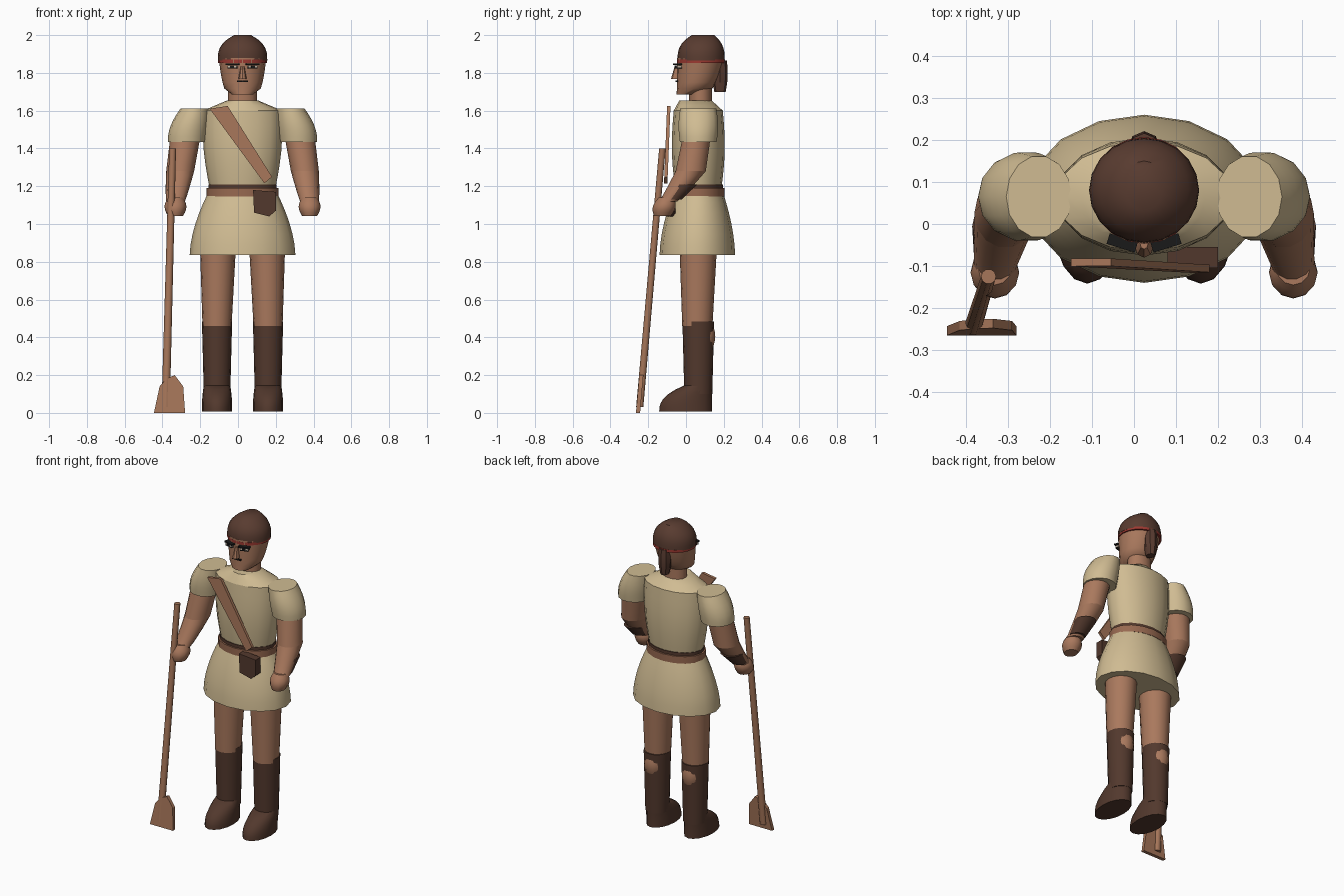
import bpy, bmesh, math
from mathutils import Matrix, Vector

default_cube = bpy.data.objects.get("Cube")
if default_cube:
    bpy.data.objects.remove(default_cube, do_unlink=True)

# Vertical axis through the middle of the body
BODY_AXIS = Vector((.024, .065, 0))


def material(name, red, green, blue):
    mat = bpy.data.materials.new(name)
    mat.use_nodes = True
    mat.diffuse_color = (red, green, blue, 1)
    shader = mat.node_tree.nodes["Principled BSDF"]
    shader.inputs["Base Color"].default_value = mat.diffuse_color
    return mat


CLOTH = material("cream cloth", .63, .5, .29)
SKIN = material("skin", .4, .19, .11)
WOOD = material("tan wood", .38, .18, .1)
LEATHER = material("belt leather", .31, .14, .08)
BOOT = material("dark boot leather", .085, .04, .026)
HAIR = material("dark brown hair", .1, .045, .03)
RED = material("red band", .33, .04, .03)
BLACK = material("near black", .01, .01, .01)
WHITE = material("eye white", .6, .5, .4)


def finish(name, bm, mat, smooth=False):
    bmesh.ops.recalc_face_normals(bm, faces=bm.faces)
    mesh = bpy.data.meshes.new(name)
    bm.to_mesh(mesh)
    bm.free()
    mesh.materials.append(mat)
    obj = bpy.data.objects.new(name, mesh)
    bpy.context.collection.objects.link(obj)
    if smooth:
        bpy.ops.object.select_all(action="DESELECT")
        obj.select_set(True)
        bpy.context.view_layer.objects.active = obj
        bpy.ops.object.shade_smooth_by_angle(angle=math.radians(40))


def taper(name, mat, base, top, base_size, top_size,
          curve=1, bulge=0, side=1, sides=16, steps=6):
    """Stack level ellipses from base to top, easing by curve and swelling midway."""
    base, top = Vector(base), Vector(top)
    base_size, top_size = Vector(base_size), Vector(top_size)
    bm = bmesh.new()
    loops = []
    for step in range(steps + 1):
        t = step / steps
        ease = t ** curve
        centre = base.lerp(top, ease)
        centre.z = base.z + (top.z - base.z) * t
        radius = base_size.lerp(top_size, ease)
        swell = bulge * math.sin(math.pi * t)
        loop = []
        for index in range(sides):
            angle = math.tau * index / sides
            x = centre.x + (radius.x + swell) * math.cos(angle)
            y = centre.y + (radius.y + swell) * math.sin(angle)
            loop.append(bm.verts.new(BODY_AXIS + Vector((side * x, y, centre.z))))
        loops.append(loop)
    for lower, upper in zip(loops, loops[1:]):
        for index in range(sides):
            after = (index + 1) % sides
            bm.faces.new((lower[index], lower[after], upper[after], upper[index]))
    bm.faces.new(loops[0])
    bm.faces.new(loops[-1])
    finish(name, bm, mat, smooth=True)


def plate(name, mat, outline, front, depth, slope=0):
    """Extrude an x-z outline backwards, with its front face leaning by slope."""
    bm = bmesh.new()
    face = bm.faces.new([bm.verts.new((x, front + slope * z, z)) for x, z in outline])
    extruded = bmesh.ops.extrude_face_region(bm, geom=[face])["geom"]
    moved = [item for item in extruded if isinstance(item, bmesh.types.BMVert)]
    bmesh.ops.translate(bm, vec=(0, depth, 0), verts=moved)
    finish(name, bm, mat)


def face_box(name, mat, centre, size, yaw=0):
    bm = bmesh.new()
    place = Matrix.Translation(BODY_AXIS + Vector(centre))
    turn = Matrix.Rotation(yaw, 4, "Z")
    bmesh.ops.create_cube(bm, size=1, matrix=place @ turn @ Matrix.Diagonal((*size, 1)))
    finish(name, bm, mat)


# Tunic, belt and waist band
taper("tunic_body", CLOTH, base=(0, 0, 1.17), top=(0, 0, 1.6),
      base_size=(.17, .12), top_size=(.21, .13), bulge=.015)
taper("tunic_yoke", CLOTH, base=(0, 0, 1.6), top=(0, -.015, 1.655),
      base_size=(.21, .13), top_size=(.08, .085), steps=2)
taper("tunic_skirt", CLOTH, base=(0, -.005, .835), top=(0, 0, 1.17),
      base_size=(.28, .2), top_size=(.18, .13), curve=1.7)
taper("belt", LEATHER, base=(0, 0, 1.145), top=(0, 0, 1.19),
      base_size=(.19, .14), top_size=(.19, .14), steps=1)
taper("waist_band", BOOT, base=(0, 0, 1.18), top=(0, 0, 1.21),
      base_size=(.18, .13), top_size=(.18, .13), steps=1)

# Head, hair and headband
taper("neck", SKIN, base=(0, .012, 1.62), top=(0, .012, 1.76),
      base_size=(.076, .06), top_size=(.076, .06), steps=1)
taper("head", SKIN, base=(0, -.065, 1.685), top=(0, .013, 1.88),
      base_size=(.055, .05), top_size=(.126, .125), curve=.3)
taper("headband", RED, base=(0, .015, 1.853), top=(0, .015, 1.87),
      base_size=(.13, .127), top_size=(.13, .127), steps=1, sides=20)
taper("hair_cap", HAIR, base=(0, .015, 1.865), top=(0, .025, 2),
      base_size=(.131, .125), top_size=(.045, .06), curve=3, sides=20)
taper("ponytail", HAIR, base=(0, .115, 1.7), top=(0, .115, 1.865),
      base_size=(.025, .03), top_size=(.036, .036), bulge=.008, sides=8)

# Face
taper("nose", SKIN, base=(0, -.12, 1.767), top=(0, -.11, 1.835),
      base_size=(.022, .025), top_size=(.01, .015), sides=8)
face_box("mouth", BLACK, centre=(0, -.11, 1.756), size=(.06, .02, .008))
for side, word in ((1, "left"), (-1, "right")):
    across = side * .052
    yaw = side * .3
    face_box(word + "_brow", BLACK, (across, -.11, 1.845), (.07, .026, .009), yaw)
    face_box(word + "_eye_white", WHITE, (across, -.107, 1.833), (.05, .024, .01), yaw)
    face_box(word + "_pupil", BLACK, (across, -.108, 1.833), (.02, .026, .01), yaw)
    face_box(word + "_lower_lid", BLACK, (across, -.107, 1.825), (.05, .026, .005), yaw)

# Limbs, mirrored about the body axis
for side, word in ((1, "left"), (-1, "right")):
    taper(word + "_sleeve", CLOTH, base=(.295, 0, 1.435), top=(.25, 0, 1.612),
          base_size=(.1, .1), top_size=(.078, .098), curve=1.5, bulge=.008, side=side, sides=14)
    taper(word + "_upper_arm", SKIN, base=(.33, -.04, 1.28), top=(.3, -.005, 1.48),
          base_size=(.074, .082), top_size=(.08, .075), side=side, sides=14)
    taper(word + "_forearm", SKIN, base=(.355, -.16, 1.12), top=(.33, -.04, 1.28),
          base_size=(.05, .05), top_size=(.074, .082), curve=.9, side=side, sides=14)
    taper(word + "_bracer", BOOT, base=(.355, -.137, 1.13), top=(.345, -.07, 1.21),
          base_size=(.05, .052), top_size=(.064, .066), side=side, sides=14)
    taper(word + "_hand", SKIN, base=(.355, -.19, 1.043), top=(.355, -.17, 1.14),
          base_size=(.04, .045), top_size=(.04, .04), bulge=.018, side=side, sides=12)
    taper(word + "_thigh", SKIN, base=(.135, -.005, .46), top=(.13, 0, .9),
          base_size=(.077, .08), top_size=(.096, .1), side=side)
    # The calf swells slightly through the back of the boot
    taper(word + "_calf", SKIN, base=(.135, .015, .34), top=(.135, .015, .47),
          base_size=(.05, .06), top_size=(.05, .06), bulge=.015, side=side)
    taper(word + "_boot", BOOT, base=(.135, 0, .1), top=(.135, 0, .485),
          base_size=(.07, .074), top_size=(.08, .084), side=side)
    taper(word + "_foot", BOOT, base=(.135, -.067, .008), top=(.135, 0, .145),
          base_size=(.08, .14), top_size=(.07, .075), curve=2.5, side=side)

# Shoulder strap and belt pouch
plate("shoulder_strap", WOOD, [(-.15, 1.61), (-.055, 1.625), (.18, 1.25), (.14, 1.215)],
      front=-.165, depth=.018, slope=.04)
plate("belt_pouch", BOOT, [(.08, 1.18), (.2, 1.17), (.2, 1.07), (.165, 1.04), (.085, 1.06)],
      front=-.105, depth=.05)

# Paddle held in the right hand
taper("paddle_shaft", WOOD, base=(-.407, -.31, .03), top=(-.37, -.19, 1.4),
      base_size=(.022, .02), top_size=(.018, .018), sides=10, steps=1)
plate("paddle_blade", WOOD,
      [(-.445, 0), (-.28, 0), (-.29, .14), (-.335, .2), (-.38, .18), (-.415, .14)],
      front=-.265, depth=.022, slope=.087)
